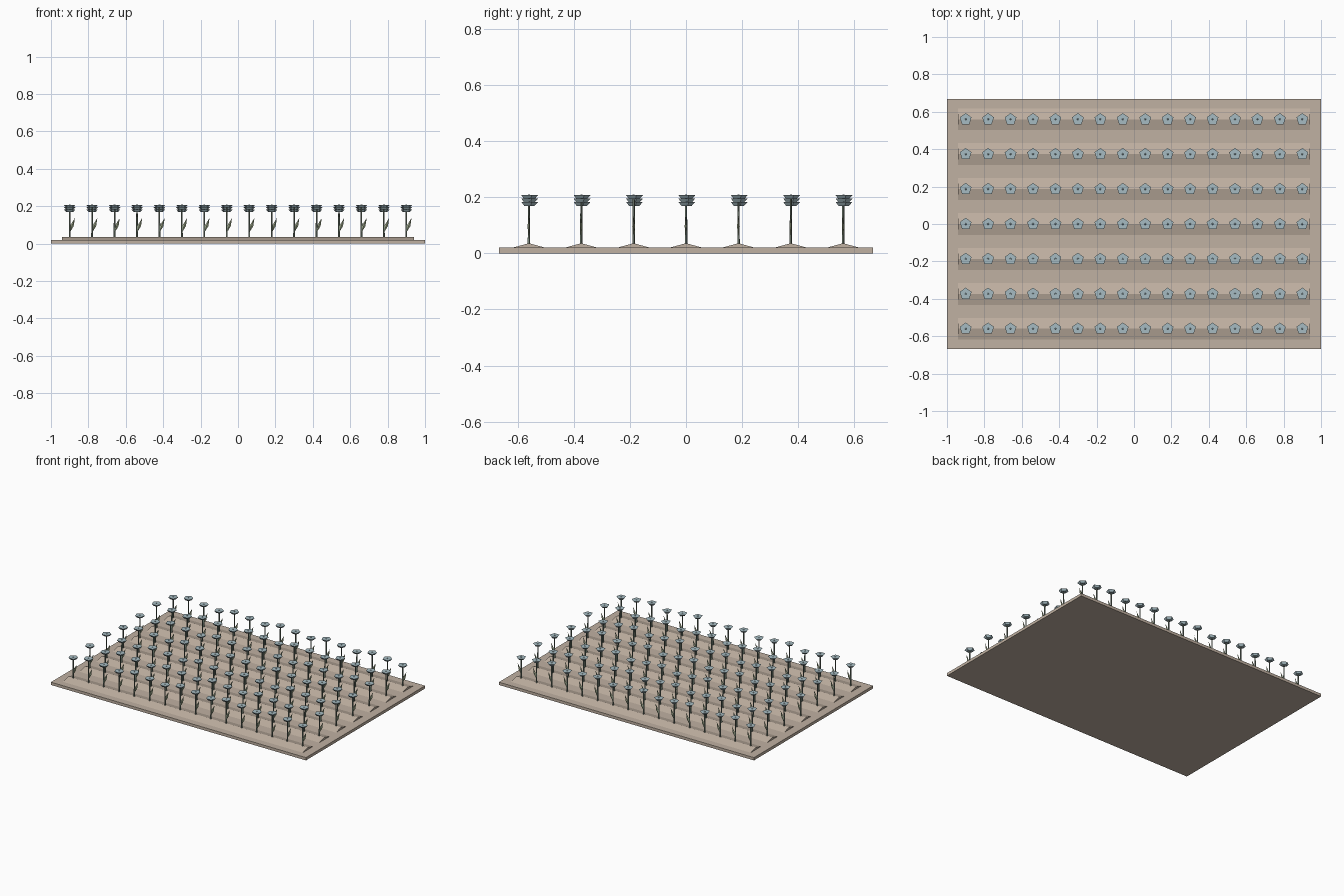
import bpy, bmesh, math
from mathutils import Matrix, Vector

if "Cube" in bpy.data.objects:
    bpy.data.objects.remove(bpy.data.objects["Cube"])


def material(name, rgb):
    m = bpy.data.materials.new(name)
    m.diffuse_color = (*rgb, 1)
    m.use_nodes = True
    m.node_tree.nodes["Principled BSDF"].inputs["Base Color"].default_value = m.diffuse_color
    return m


def finish(name, bm, mat):
    bmesh.ops.recalc_face_normals(bm, faces=bm.faces)
    mesh = bpy.data.meshes.new(name)
    bm.to_mesh(mesh)
    bm.free()
    mesh.materials.append(mat)
    ob = bpy.data.objects.new(name, mesh)
    bpy.context.collection.objects.link(ob)
    return ob


def cone(bm, x, y, z0, z1, r0, r1, sides=5):
    # five-sided cone with one corner pointing to +y
    geo = bmesh.ops.create_cone(bm, cap_ends=True, cap_tris=False, segments=sides,
                                radius1=r0, radius2=r1, depth=z1 - z0)
    top = max(geo["verts"], key=lambda v: v.co.length)
    turn = math.pi / 2 - math.atan2(top.co.y, top.co.x)
    bmesh.ops.transform(bm, verts=geo["verts"],
                        matrix=Matrix.Translation((x, y, (z0 + z1) / 2)) @ Matrix.Rotation(turn, 4, 'Z'))


soil = material("soil", (0.53, 0.44, 0.36))
stem_green = material("stem_green", (0.20, 0.25, 0.20))
leaf_green = material("leaf_green", (0.33, 0.38, 0.25))
petal_blue = material("petal_blue", (0.38, 0.50, 0.54))

COLS = [-0.9 + 0.12 * i for i in range(16)]
ROWS = [-0.56 + 0.56 / 3 * j for j in range(7)]

# soil slab
bm = bmesh.new()
bmesh.ops.create_cube(bm, size=1, matrix=Matrix.Translation((0, 0, 0.01)) @ Matrix.Diagonal((2, 1.334, 0.02, 1)))
finish("soil_bed", bm, soil)

# planting ridges with triangular section
bm = bmesh.new()
for y in ROWS:
    ends = [[bm.verts.new((x, y + dy, z)) for dy, z in ((-0.066, 0.018), (0.066, 0.018), (0, 0.036))]
            for x in (-0.94, 0.94)]
    bm.faces.new(ends[0])
    bm.faces.new(ends[1])
    for k in range(3):
        n = (k + 1) % 3
        bm.faces.new((ends[0][k], ends[0][n], ends[1][n], ends[1][k]))
finish("soil_ridges", bm, soil)

# plants: stem, one slanted leaf, cupped flower head at three heights
stems, leaves, heads = bmesh.new(), bmesh.new(), bmesh.new()
for j, y in enumerate(ROWS):
    for i, x in enumerate(COLS):
        top = 0.183 + 0.012 * ((2 * i + j) % 3)
        cone(stems, x, y, 0.03, top - 0.01, 0.005, 0.004)
        cone(heads, x, y, top - 0.014, top, 0.02, 0.033)
        cone(heads, x, y, top - 0.001, top + 0.003, 0.006, 0.003)
        a, b = Vector((x - 0.002, y, 0.055)), Vector((x + 0.028, y, 0.137))
        mid = a.lerp(b, 0.5)
        side = Vector((0.0085, 0, -0.003))
        ring = [leaves.verts.new(mid + s) for s in
                (side, Vector((0, 0.005, 0)), -side, Vector((0, -0.005, 0)))]
        tips = [leaves.verts.new(p) for p in (a, b)]
        for k in range(4):
            for t in tips:
                leaves.faces.new((ring[k], ring[(k + 1) % 4], t))
finish("stems", stems, stem_green)
finish("leaves", leaves, leaf_green)
finish("flower_heads", heads, petal_blue)
